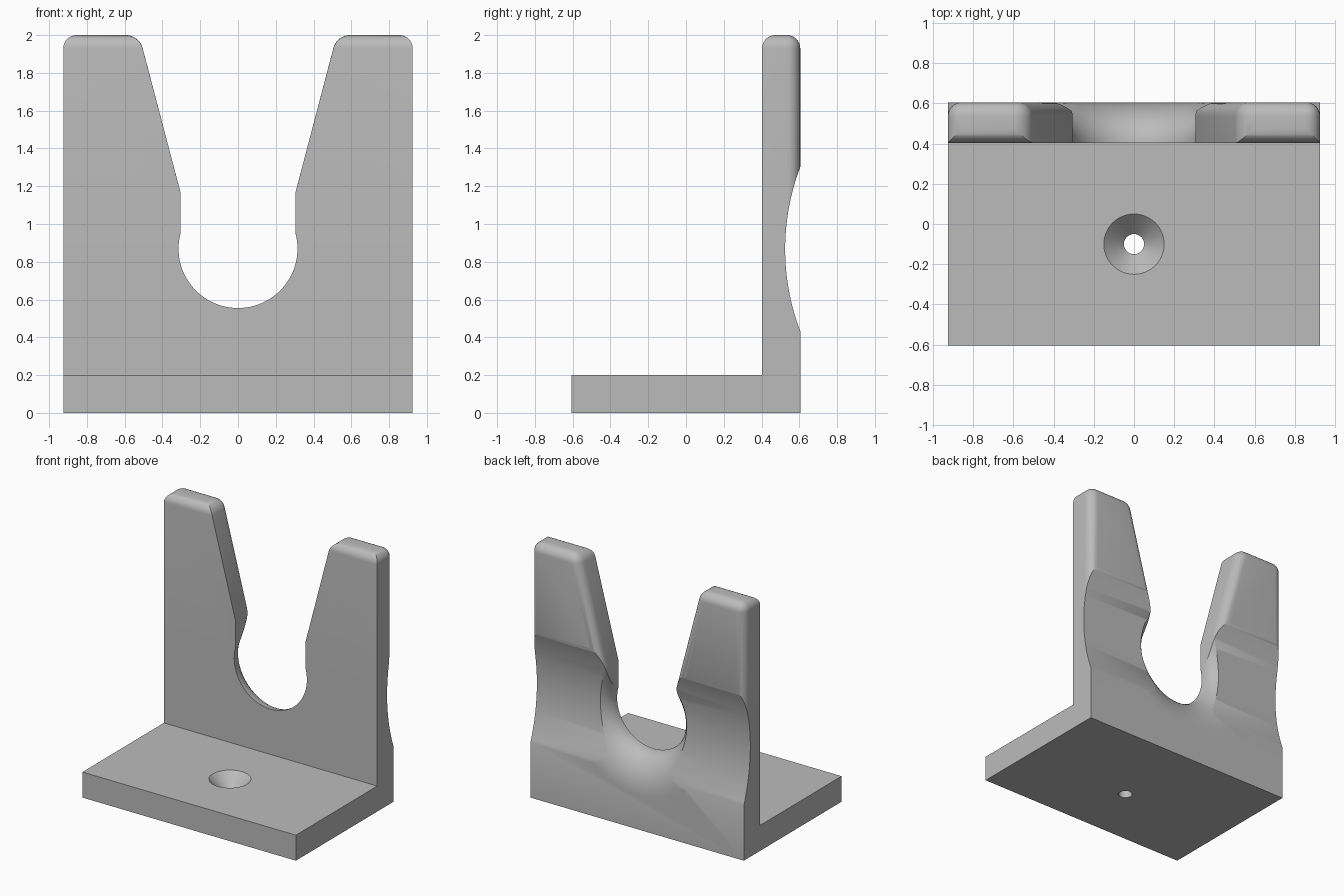
import bpy, bmesh, math
from mathutils import Matrix, Vector

if "Cube" in bpy.data.objects:
    bpy.data.objects.remove(bpy.data.objects["Cube"])

HALF_W, FRONT, BACK, TOP = 0.925, 0.403, 0.605, 2.0
BORE_Z, BORE_R = 0.87, 0.315

grey = bpy.data.materials.new("plain_grey")
grey.use_nodes = True
grey.diffuse_color = (0.5, 0.5, 0.5, 1)
grey.node_tree.nodes["Principled BSDF"].inputs["Base Color"].default_value = (0.5, 0.5, 0.5, 1)


def finish(bm, name):
    bmesh.ops.recalc_face_normals(bm, faces=bm.faces)
    mesh = bpy.data.meshes.new(name)
    bm.to_mesh(mesh)
    bm.free()
    mesh.materials.append(grey)
    obj = bpy.data.objects.new(name, mesh)
    bpy.context.collection.objects.link(obj)
    return obj


def prism(points, start, end):
    """Closed outline swept from start to end."""
    bm = bmesh.new()
    face = bm.faces.new([bm.verts.new(Vector(p) + Vector(start)) for p in points])
    new = bmesh.ops.extrude_face_region(bm, geom=[face])["geom"]
    moved = [v for v in new if isinstance(v, bmesh.types.BMVert)]
    bmesh.ops.translate(bm, verts=moved, vec=Vector(end) - Vector(start))
    return bm


def lathe(profile, name, matrix, steps=96):
    """Solid of revolution from (radius, height) points around z."""
    bm = bmesh.new()
    rings = []
    for r, h in profile:
        rings.append([bm.verts.new((r * math.cos(a), r * math.sin(a), h))
                      for a in (2 * math.pi * i / steps for i in range(steps))])
    for low, high in zip(rings, rings[1:]):
        for i in range(steps):
            j = (i + 1) % steps
            bm.faces.new((low[i], low[j], high[j], high[i]))
    bm.faces.new(rings[0])
    bm.faces.new(rings[-1])
    bm.transform(matrix)
    return finish(bm, name)


def combine(target, other, operation):
    mod = target.modifiers.new(other.name, "BOOLEAN")
    mod.operation, mod.solver, mod.object = operation, "EXACT", other
    bpy.context.view_layer.objects.active = target
    bpy.ops.object.modifier_apply(modifier=mod.name)
    bpy.data.objects.remove(other)


def prong(side, name):
    """Tapered prong with rounded top and rounded back edges."""
    outline = [(HALF_W, BORE_Z), (HALF_W, TOP), (0.523, TOP), (0.305, 1.17), (0.305, BORE_Z)]
    bm = prism([(side * x, 0, z) for x, z in outline], (0, FRONT, 0), (0, BACK, 0))
    rounded = []
    for e in bm.edges:
        a, b = (v.co for v in e.verts)
        on_top = min(a.z, b.z) > TOP - 0.01
        on_back = min(a.y, b.y) > BACK - 0.01 and max(a.z, b.z) > BORE_Z + 0.01
        if on_top or on_back:
            rounded.append(e)
    bmesh.ops.bevel(bm, geom=rounded, offset=0.07, segments=8, profile=0.5,
                    affect="EDGES", clamp_overlap=True)
    return finish(bm, name)


# L-shaped body: foot and lower half of the upright
section = [(-BACK, 0), (BACK, 0), (BACK, BORE_Z), (FRONT, BORE_Z), (FRONT, 0.2), (-BACK, 0.2)]
body = finish(prism([(0, y, z) for y, z in section], (-HALF_W, 0, 0), (HALF_W, 0, 0)),
              "cradle_bracket")

# Prongs
for side, name in ((1, "left_prong"), (-1, "right_prong")):
    combine(body, prong(side, name), "UNION")

# Shallow groove across the back
along_x = Matrix.Translation((0, 1.745, BORE_Z - 0.003)) @ Matrix.Rotation(math.pi / 2, 4, "Y")
combine(body, lathe([(1.22, -1.2), (1.22, 1.2)], "groove_cutter", along_x, 256), "DIFFERENCE")

# Round bore that flares like a trumpet towards the back
flare, depth, n = 0.29, BACK - FRONT, 14
profile = [(BORE_R, 0.2)]
for i in range(n + 1):
    t = math.pi / 2 * i / n
    profile.append((BORE_R + flare * (1 - math.cos(t)), FRONT + depth * math.sin(t)))
profile.append((BORE_R + flare, 0.8))
along_y = Matrix.Translation((0, 0, BORE_Z)) @ Matrix.Rotation(-math.pi / 2, 4, "X")
combine(body, lathe(profile, "bore_cutter", along_y), "DIFFERENCE")

# Countersunk screw hole in the foot
screw = [(0.05, -0.1), (0.05, 0.1), (0.15, 0.2), (0.15, 0.3)]
combine(body, lathe(screw, "screw_cutter", Matrix.Translation((0, -0.1, 0)), 48), "DIFFERENCE")

# Smooth curved areas, keep sharp edges
bpy.ops.object.select_all(action="DESELECT")
body.select_set(True)
bpy.context.view_layer.objects.active = body
bpy.ops.object.shade_smooth_by_angle(angle=math.radians(30))
